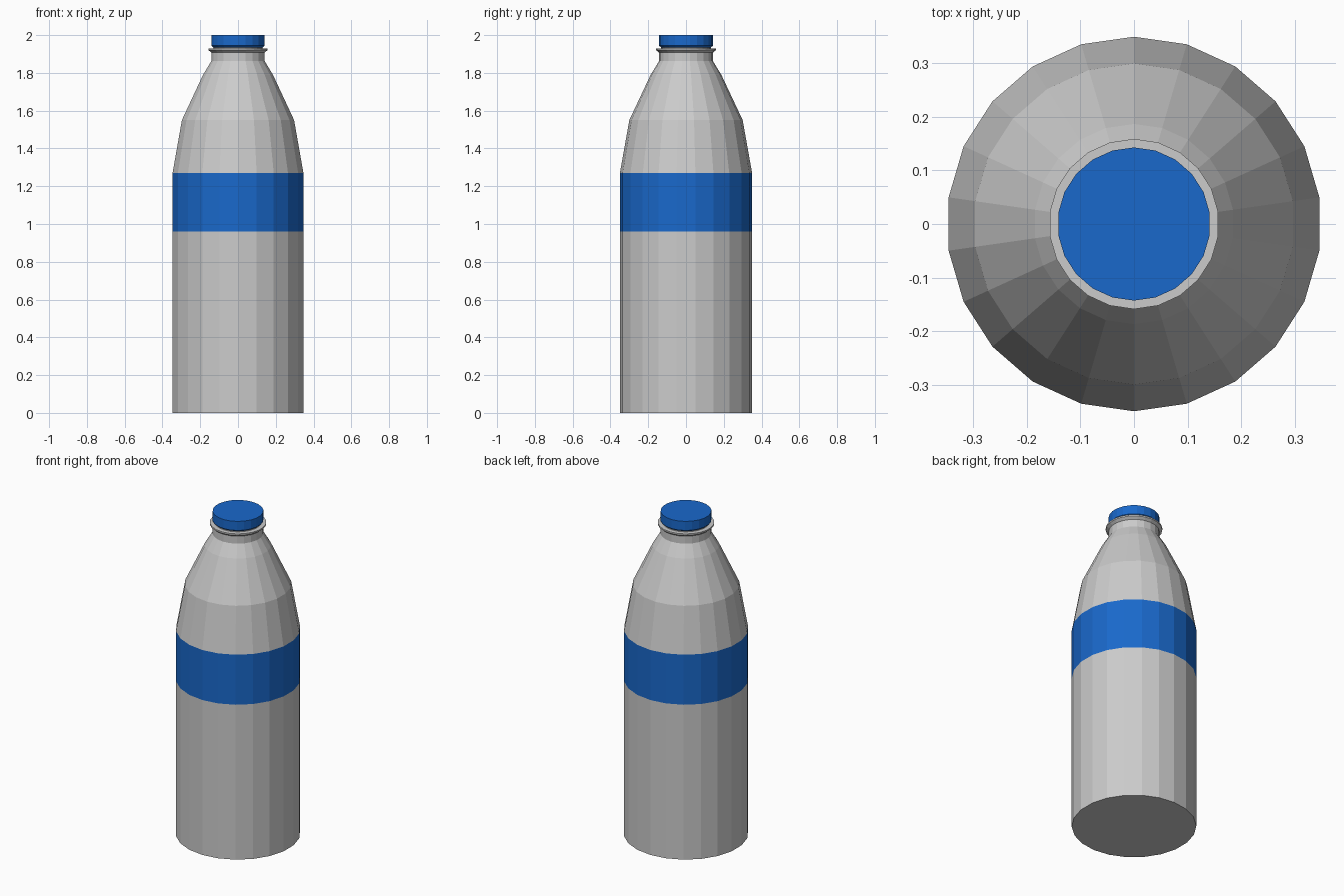
import bpy, bmesh
from math import sin, cos, pi

if "Cube" in bpy.data.objects:
    bpy.data.objects.remove(bpy.data.objects["Cube"])

SIDES = 22

blue = bpy.data.materials.new("blue")
blue.diffuse_color = (0.01, 0.14, 0.60, 1)
blue.use_nodes = True
blue.node_tree.nodes["Principled BSDF"].inputs["Base Color"].default_value = blue.diffuse_color


def lathe(name, profile, mat=None, cap_bottom=False, cap_top=False):
    """Revolve (radius, z) points, listed bottom to top, into a flat-faced shell."""
    bm = bmesh.new()
    rings = []
    for r, z in profile:
        angles = [pi / 2 + 2 * pi * i / SIDES for i in range(SIDES)]
        rings.append([bm.verts.new((r * cos(a), r * sin(a), z)) for a in angles])
    for lo, hi in zip(rings, rings[1:]):
        for i in range(SIDES):
            j = (i + 1) % SIDES
            bm.faces.new((lo[i], lo[j], hi[j], hi[i]))
    if cap_bottom:
        bm.faces.new(rings[0][::-1])
    if cap_top:
        bm.faces.new(rings[-1])
    mesh = bpy.data.meshes.new(name)
    bm.to_mesh(mesh)
    bm.free()
    if mat:
        mesh.materials.append(mat)
    ob = bpy.data.objects.new(name, mesh)
    bpy.context.collection.objects.link(ob)
    return ob


# Straight lower body with closed base
lathe("body", [(0.35, 0), (0.35, 0.96)], cap_bottom=True)

# Blue band flush with the body
lathe("label", [(0.35, 0.96), (0.35, 1.27)], blue)

# Tapering shoulder, neck and flared collar
lathe("shoulder_and_neck", [(0.35, 1.27), (0.30, 1.55), (0.187, 1.79), (0.143, 1.862),
                            (0.143, 1.908), (0.159, 1.921), (0.159, 1.93),
                            (0.132, 1.93), (0.132, 1.938)])

# Screw cap
lathe("cap", [(0.132, 1.935), (0.143, 1.944), (0.143, 2.0)], blue,
      cap_bottom=True, cap_top=True)
